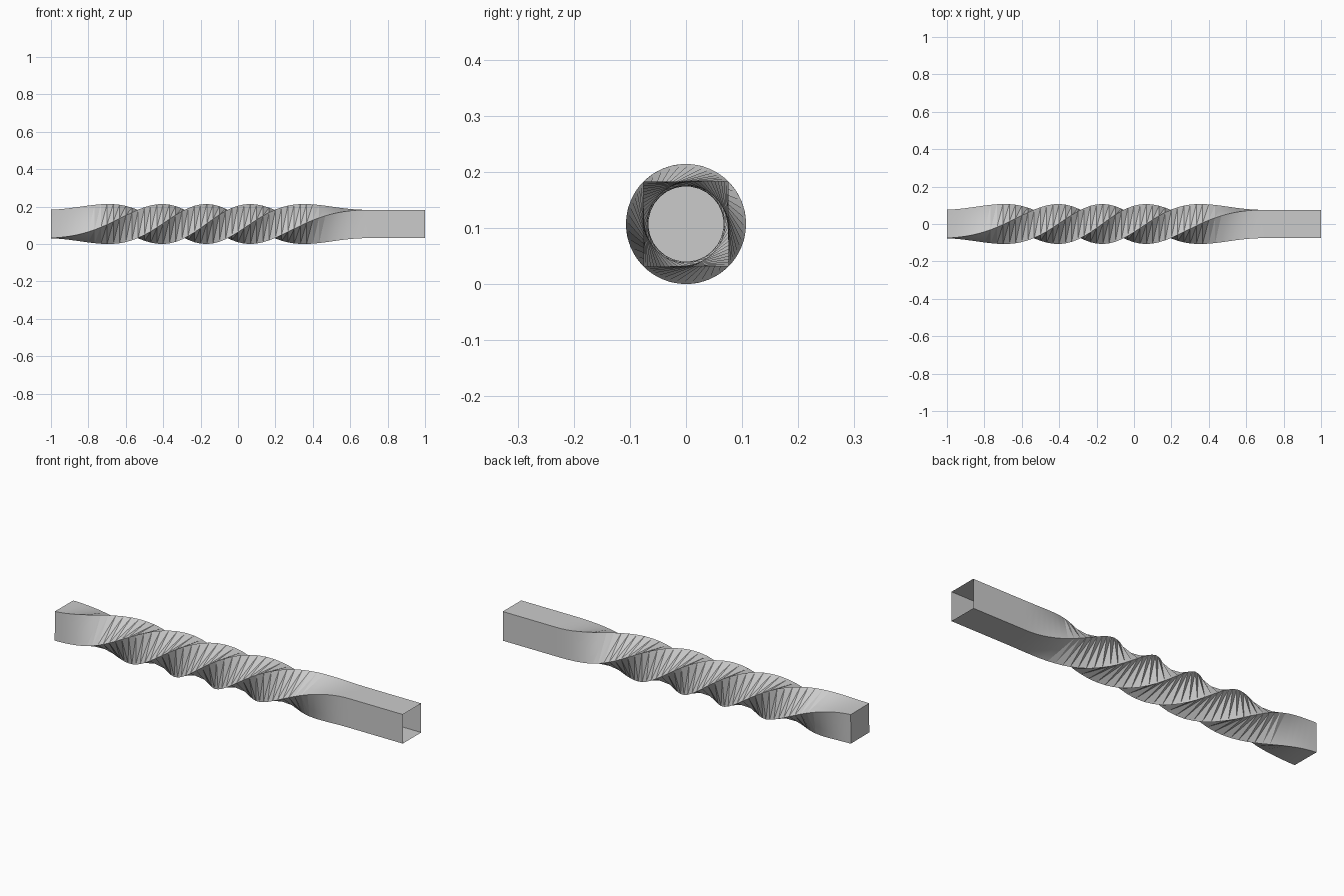
import bpy, bmesh, math

if "Cube" in bpy.data.objects:
    bpy.data.objects.remove(bpy.data.objects["Cube"])

R = 0.107              # corner radius of the square section
SEGMENTS = 60
TWIST = math.radians(450)
TWIST_START, TWIST_END = -1.03, 0.69


def twist_at(x):
    """Eased twist angle along the bar."""
    t = min(max((x - TWIST_START) / (TWIST_END - TWIST_START), 0), 1)
    return -TWIST * t * t * (3 - 2 * t)


bm = bmesh.new()

# Square sections along the bar
rings = []
for s in range(SEGMENTS + 1):
    x = -1 + 2 * s / SEGMENTS
    a = twist_at(x)
    rings.append([bm.verts.new((x, R * math.cos(a + math.pi * (k / 2 + 0.25)),
                                R + R * math.sin(a + math.pi * (k / 2 + 0.25))))
                  for k in range(4)])

# Twisted sides, split along the inward diagonal
for r0, r1 in zip(rings, rings[1:]):
    for k in range(4):
        n = (k + 1) % 4
        bm.faces.new((r0[k], r0[n], r1[k]))
        bm.faces.new((r0[n], r1[n], r1[k]))

# Closed left end; the right end stays open
bm.faces.new(rings[0][::-1])
bmesh.ops.recalc_face_normals(bm, faces=bm.faces)

mesh = bpy.data.meshes.new("twisted_bar")
bm.to_mesh(mesh)
bm.free()
bar = bpy.data.objects.new("twisted_bar", mesh)
bpy.context.collection.objects.link(bar)
bpy.context.view_layer.objects.active = bar
bar.select_set(True)
bpy.ops.object.shade_smooth_by_angle(angle=math.radians(30))
